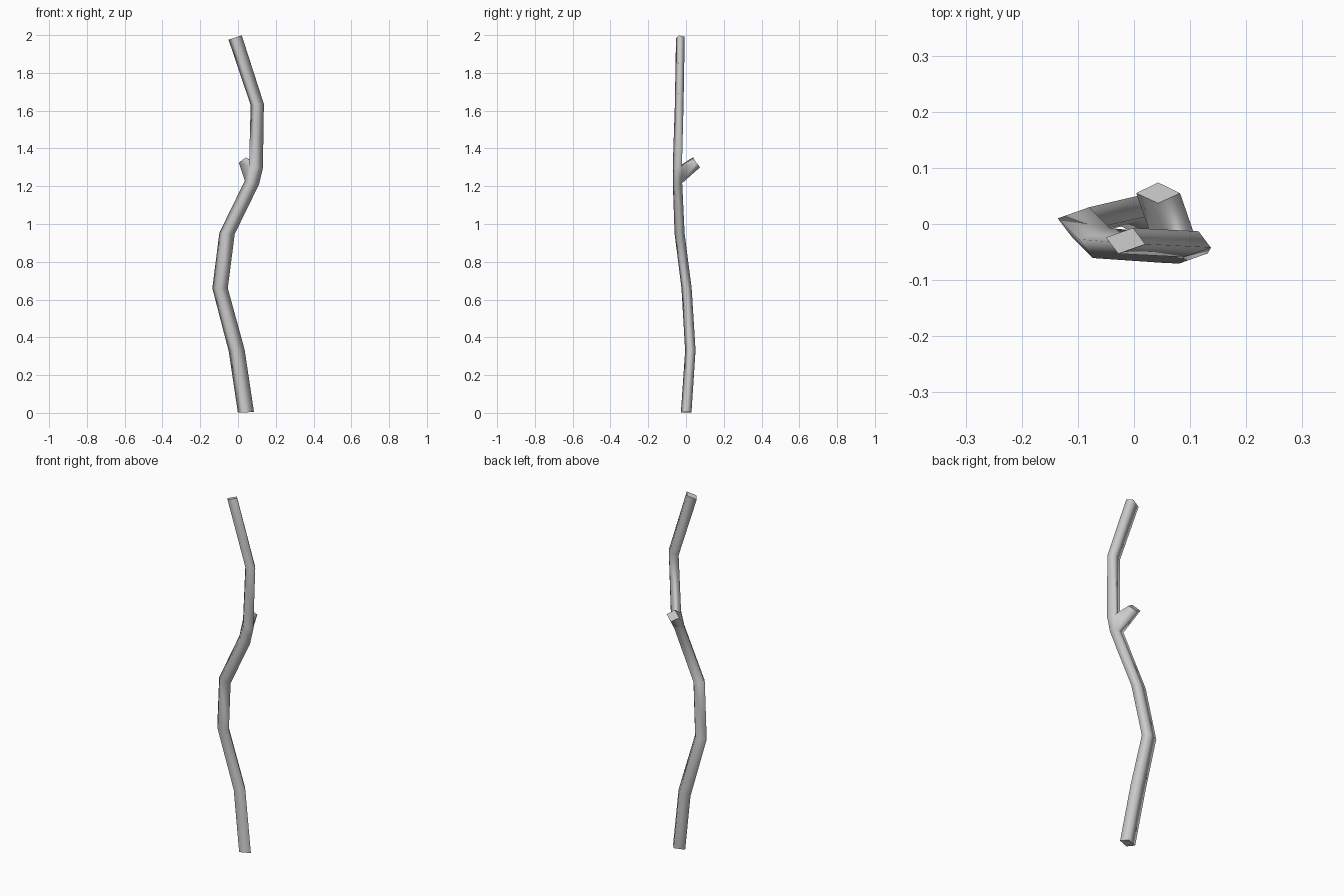
import bpy, bmesh
from mathutils import Vector

if "Cube" in bpy.data.objects:
    bpy.data.objects.remove(bpy.data.objects["Cube"])

# trunk joints: x, y, z, section scale, tilt in x (z per unit x)
JOINTS = [
    (0.042, 0.001, 0.003, 1.22, 0.03),
    (-0.007, 0.023, 0.33, 1.20, 0.12),
    (-0.095, 0.003, 0.66, 1.17, 0.0),
    (-0.058, -0.034, 0.95, 1.16, -0.08),
    (0.074, -0.045, 1.22, 1.08, -0.25),
    (0.095, -0.046, 1.30, 1.05, -0.1),
    (0.102, -0.036, 1.632, 1.0, 0.1),
    (-0.015, -0.030, 1.987, 1.0, 0.33),
]
# skewed four-sided section
A, B = Vector((-0.035, 0.006)), Vector((0.013, 0.023))
SECTION = [A, B, -A, -B]

bm = bmesh.new()


def ring(x, y, z, s, tilt):
    return [bm.verts.new((x + p.x * s, y + p.y * s, z + p.x * s * tilt)) for p in SECTION]


def sides(r0, r1, skip=()):
    for i in range(4):
        if i not in skip:
            j = (i + 1) % 4
            bm.faces.new((r0[i], r0[j], r1[j], r1[i])).smooth = True


# trunk, leaving one back panel open for the side stub
rings = [ring(*j) for j in JOINTS]
for k in range(len(rings) - 1):
    sides(rings[k], rings[k + 1], skip=(0,) if k == 4 else ())
bm.faces.new(rings[0])
bm.faces.new(rings[-1])

# side stub grown out of the open panel
low, up = rings[4], rings[5]
base = [low[0], low[1], up[1], up[0]]
tip = [bm.verts.new(p) for p in ((0.004, 0.055, 1.325), (0.043, 0.074, 1.30),
                                 (0.082, 0.055, 1.325), (0.043, 0.037, 1.353))]
sides(base, tip)
bm.faces.new(tip)

bmesh.ops.recalc_face_normals(bm, faces=bm.faces)
mesh = bpy.data.meshes.new("wooden_stick")
bm.to_mesh(mesh)
bm.free()
bpy.context.collection.objects.link(bpy.data.objects.new("wooden_stick", mesh))
